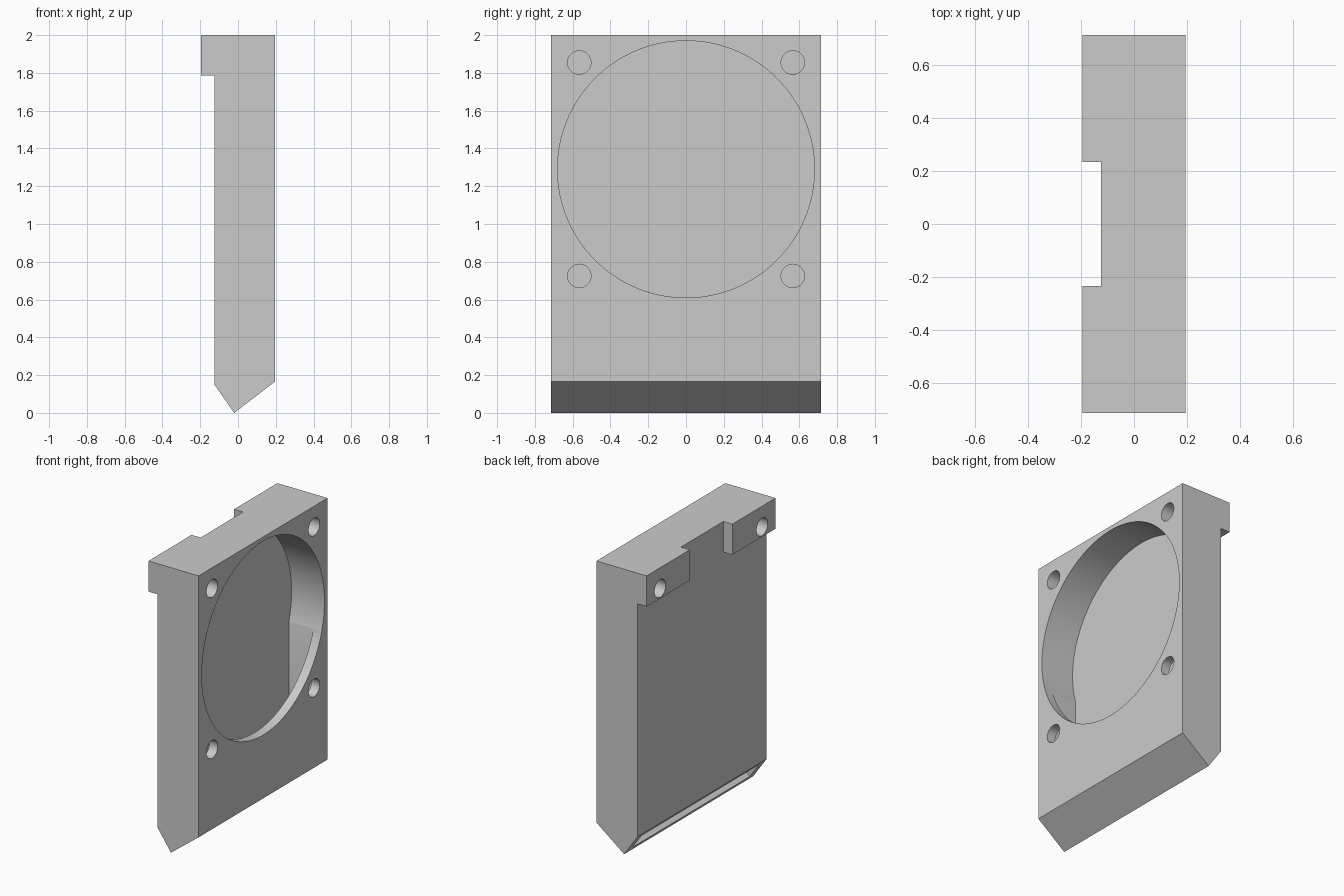
import bpy, bmesh, math
from mathutils import Matrix

cube = bpy.data.objects.get("Cube")
if cube:
    bpy.data.objects.remove(cube, do_unlink=True)

grey = bpy.data.materials.new("light_grey")
grey.use_nodes = True
colour = (0.6, 0.6, 0.6, 1)
grey.diffuse_color = colour
grey.node_tree.nodes["Principled BSDF"].inputs["Base Color"].default_value = colour


def make_object(name, bm):
    bmesh.ops.recalc_face_normals(bm, faces=bm.faces)
    mesh = bpy.data.meshes.new(name)
    bm.to_mesh(mesh)
    bm.free()
    mesh.materials.append(grey)
    obj = bpy.data.objects.new(name, mesh)
    bpy.context.collection.objects.link(obj)
    return obj


def extruded(name, profile, y0, y1):
    """Extrude an x-z profile along y."""
    bm = bmesh.new()
    face = bm.faces.new([bm.verts.new((x, y0, z)) for x, z in profile])
    out = bmesh.ops.extrude_face_region(bm, geom=[face])
    verts = [v for v in out["geom"] if isinstance(v, bmesh.types.BMVert)]
    bmesh.ops.translate(bm, verts=verts, vec=(0, y1 - y0, 0))
    return make_object(name, bm)


def bore(name, radius, x0, x1, y, z, sides):
    """Cylinder lying along x."""
    bm = bmesh.new()
    place = Matrix.Translation(((x0 + x1) / 2, y, z)) @ Matrix.Rotation(math.pi / 2, 4, "Y")
    bmesh.ops.create_cone(bm, cap_ends=True, segments=sides, radius1=radius,
                          radius2=radius, depth=x1 - x0, matrix=place)
    return make_object(name, bm)


def cut(target, cutter):
    cutter.hide_render = True
    mod = target.modifiers.new("cut", "BOOLEAN")
    mod.operation = "DIFFERENCE"
    mod.solver = "EXACT"
    mod.object = cutter
    bpy.context.view_layer.objects.active = target
    bpy.ops.object.modifier_apply(modifier=mod.name)
    bpy.data.objects.remove(cutter, do_unlink=True)


HALF_W, INNER_W = 0.715, 0.65
BACK, FRONT, TAB = -0.125, 0.195, -0.195

# Duct body: thick plate with clip ledge on top and a pointed nozzle below
body = extruded("duct_body", [(TAB, 2), (FRONT, 2), (FRONT, 0.165), (-0.02, 0),
                              (BACK, 0.15), (BACK, 1.785), (TAB, 1.785)], -HALF_W, HALF_W)

# Gap that splits the ledge into two tabs
cut(body, extruded("ledge_gap", [(-0.3, 2.1), (BACK, 2.1), (BACK, 1.7), (-0.3, 1.7)],
                   -0.235, 0.235))

# Round fan opening
cut(body, bore("fan_opening", 0.68, -0.06, 0.3, 0, 1.29, 128))

# Air channel leading down to the outlet slot
cut(body, extruded("air_channel", [(-0.06, 1.29), (0.13, 1.29), (0.13, 0.16),
                                   (-0.14, -0.046), (-0.16, 0.06), (-0.06, 0.2)],
                   -INNER_W, INNER_W))

# Screw holes, with matching holes in the tabs
for side in (-1, 1):
    y = side * 0.565
    cut(body, bore("lower_hole", 0.062, 0.1, 0.3, y, 0.725, 48))
    cut(body, bore("upper_hole", 0.062, -0.09, 0.3, y, 1.855, 48))
    cut(body, bore("tab_hole", 0.062, -0.3, -0.1, y, 1.855, 48))

# Smooth bores, sharp edges elsewhere
bpy.ops.object.select_all(action="DESELECT")
body.select_set(True)
bpy.context.view_layer.objects.active = body
bpy.ops.object.shade_smooth_by_angle(angle=math.radians(20))
